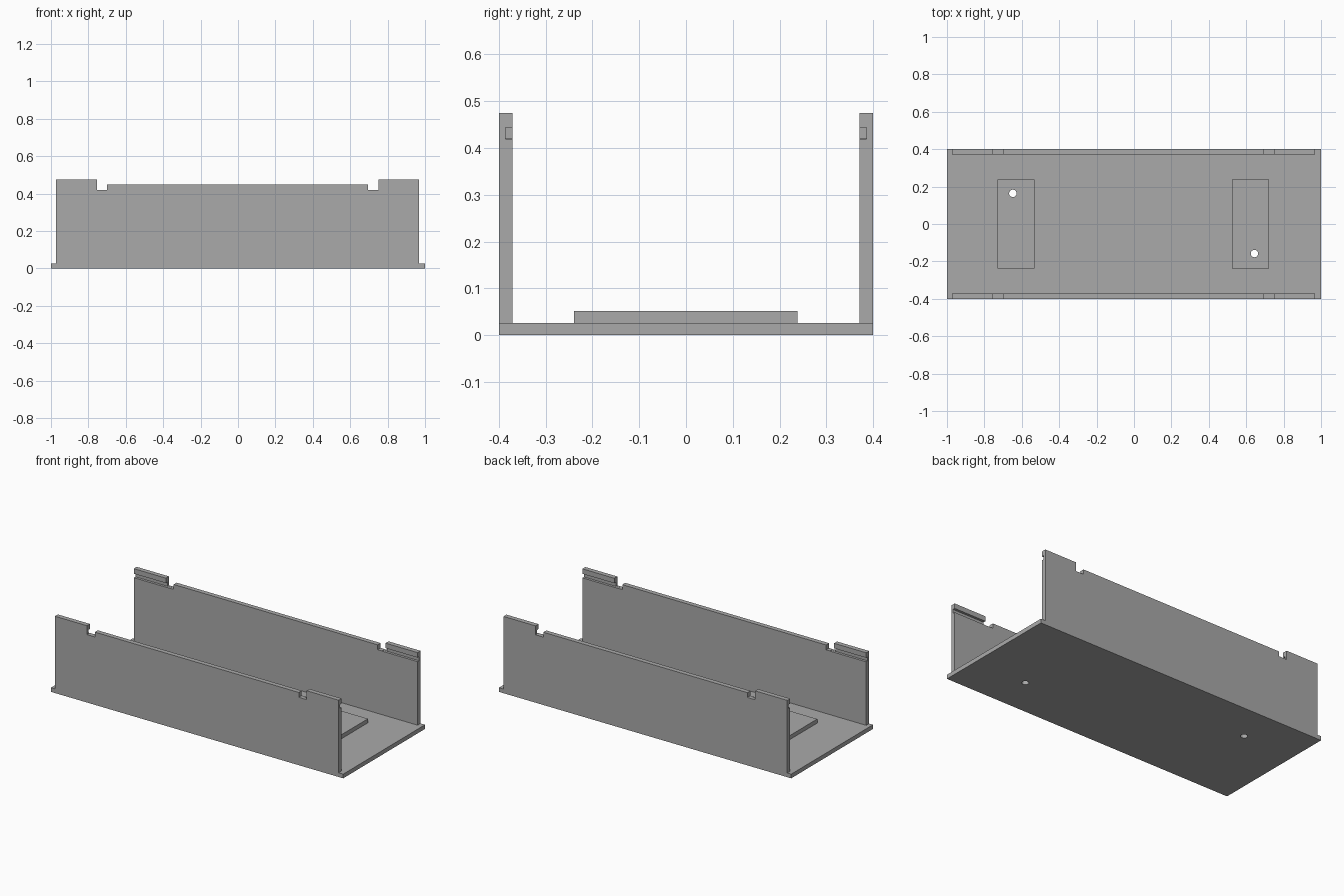
import bpy
import bmesh

cube = bpy.data.objects.get("Cube")
if cube:
    bpy.data.objects.remove(cube, do_unlink=True)

GREY = (0.4, 0.4, 0.4, 1)
grey = bpy.data.materials.new("plain grey")
grey.use_nodes = True
grey.diffuse_color = GREY
grey.node_tree.nodes["Principled BSDF"].inputs["Base Color"].default_value = GREY


def finish(name, bm):
    bmesh.ops.recalc_face_normals(bm, faces=bm.faces)
    mesh = bpy.data.meshes.new(name)
    bm.to_mesh(mesh)
    bm.free()
    mesh.materials.append(grey)
    obj = bpy.data.objects.new(name, mesh)
    bpy.context.scene.collection.objects.link(obj)
    return obj


def box(name, x, y, z):
    """Box between (low, high) pairs on each axis."""
    bm = bmesh.new()
    bmesh.ops.create_cube(bm, size=1)
    for v in bm.verts:
        v.co = [pair[c > 0] for pair, c in zip((x, y, z), v.co)]
    return finish(name, bm)


def wall(name, outline, y):
    """Upright outline in x and z, extruded through the wall thickness."""
    bm = bmesh.new()
    face = bm.faces.new([bm.verts.new((px, y[0], pz)) for px, pz in outline])
    grown = bmesh.ops.extrude_face_region(bm, geom=[face])
    for v in grown["geom"]:
        if isinstance(v, bmesh.types.BMVert):
            v.co.y = y[1]
    return finish(name, bm)


def cut(target, cutter):
    mod = target.modifiers.new("cut", "BOOLEAN")
    mod.operation = "DIFFERENCE"
    mod.solver = "EXACT"
    mod.object = cutter
    cutter.hide_render = True
    cutter.hide_viewport = True
    cutter.display_type = "WIRE"


# Overall heights and lengths
FLOOR, PAD, NOTCH, RAIL, TAB = 0.026, 0.051, 0.42, 0.45, 0.475
END, TAB_IN, NOTCH_IN = 0.971, 0.752, 0.698
SHIFT = -0.002

# Floor plate and the two raised pads, with one screw hole through each
floor = box("floor_plate", (-1, 1), (-0.4, 0.4), (0, FLOOR))
for side, label in ((-1, "right"), (1, "left")):
    mid = side * 0.627 - 0.004
    pad = box(label + "_pad", (mid - 0.1, mid + 0.1), (-0.239, 0.238), (FLOOR, PAD))
    bm = bmesh.new()
    bmesh.ops.create_cone(bm, cap_ends=True, segments=16, radius1=0.02, radius2=0.02, depth=0.3)
    bmesh.ops.translate(bm, verts=bm.verts, vec=(side * 0.646 + SHIFT, 0.003 - side * 0.161, 0))
    hole = finish(label + "_hole_cutter", bm)
    cut(floor, hole)
    cut(pad, hole)

# Side walls: raised end tabs, notches and a lower middle edge
half = [(END, FLOOR), (END, TAB), (TAB_IN, TAB), (TAB_IN, NOTCH), (NOTCH_IN, NOTCH), (NOTCH_IN, RAIL)]
outline = [(x + SHIFT, z) for x, z in half]
outline += [(SHIFT - x, z) for x, z in reversed(half)]

for side, label in ((-1, "front"), (1, "back")):
    panel = wall(label + "_wall", outline, (side * 0.371, side * 0.4))
    # Grooves along the inner face of each tab
    for end, end_label in ((-1, "right"), (1, "left")):
        groove = box(f"{label}_{end_label}_groove_cutter",
                     sorted((end * 0.725, end * 1.1)),
                     sorted((side * 0.35, side * 0.386)),
                     (NOTCH - 0.001, 0.444))
        cut(panel, groove)
